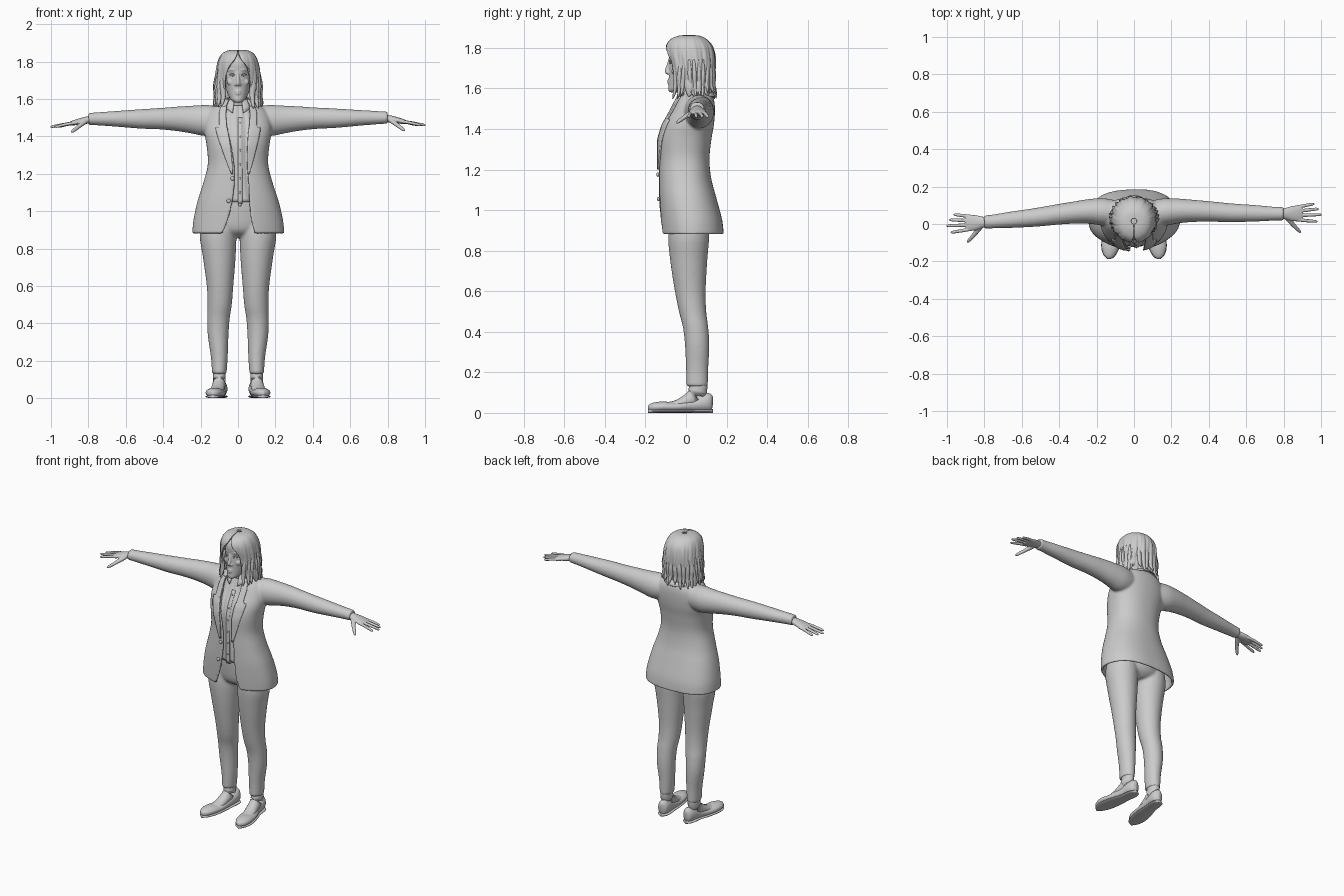
import bpy, bmesh, math, random
from mathutils import Vector

if "Cube" in bpy.data.objects:
    bpy.data.objects.remove(bpy.data.objects["Cube"])

random.seed(4)
PI = math.pi


def spow(v, p):
    return math.copysign(abs(v) ** p, v)


def refine(rows, k):
    """Catmull-Rom subdivision of parameter rows."""
    out = []
    for i in range(len(rows) - 1):
        r = [rows[max(i - 1, 0)], rows[i], rows[i + 1], rows[min(i + 2, len(rows) - 1)]]
        for j in range(k):
            t = j / k
            out.append(tuple(b + .5 * t * (c - a + t * (2 * a - 5 * b + 4 * c - d + t * (3 * (b - c) + d - a)))
                             for a, b, c, d in zip(*r)))
    return out + [rows[-1]]


def skin(name, rings, closed=True, thick=0):
    """Mesh bridging equal-length rings of points; sheets get thickness."""
    bm = bmesh.new()
    vs = [[bm.verts.new(p) for p in r] for r in rings]
    n = len(rings[0])
    for a, b in zip(vs, vs[1:]):
        for i in range(n if closed else n - 1):
            j = (i + 1) % n
            bm.faces.new((a[i], a[j], b[j], b[i]))
    if closed and not thick:
        bm.faces.new(vs[0][::-1])
        bm.faces.new(vs[-1])
    bmesh.ops.recalc_face_normals(bm, faces=bm.faces)
    for f in bm.faces:
        f.smooth = True
    me = bpy.data.meshes.new(name)
    bm.to_mesh(me)
    bm.free()
    o = bpy.data.objects.new(name, me)
    bpy.context.collection.objects.link(o)
    if thick:
        m = o.modifiers.new("thickness", 'SOLIDIFY')
        m.thickness, m.offset = thick, 0
    return o


def column(name, rows, n=32, p=1.0, k=4):
    """Upright solid from rows (z, centre x, half width, front y, back y)."""
    rings = [[(cx + a * spow(math.sin(2 * PI * i / n), p), (f + b) / 2 - (b - f) / 2 * spow(math.cos(2 * PI * i / n), p), z)
              for i in range(n)] for z, cx, a, f, b in refine(rows, k)]
    return skin(name, rings)


def wrap(name, rows, n, p, thick, k=4, shift=None):
    """Garment sheet open at the front: rows (z, half width, front y, back y, left edge, right edge)."""
    rings = []
    for z, a, f, b, xl, xr in refine(rows, k):
        t0, t1 = [math.asin(min(abs(e) / a, .99) ** (1 / p)) for e in (xr, xl)]
        ring = []
        for i in range(n):
            t = t0 + (2 * PI - t0 - t1) * i / (n - 1)
            s, dz = shift(t, z) if shift else (1, 0)
            ring.append((a * s * spow(math.sin(t), p), (f + b) / 2 - s * (b - f) / 2 * spow(math.cos(t), p), z + dz))
        rings.append(ring)
    return skin(name, rings, False, thick)


def tube(name, rows, n=16, k=3):
    """Tapered tube through rows (x, y, z, side radius, up radius)."""
    rows = refine(rows, k)
    rings = []
    for i, (x, y, z, r, h) in enumerate(rows):
        d = (Vector(rows[min(i + 1, len(rows) - 1)][:3]) - Vector(rows[max(i - 1, 0)][:3])).normalized()
        ref = Vector((0, 0, 1)) if abs(d.z) < .75 else Vector((0, 1, 0))
        side = d.cross(ref).normalized()
        up = side.cross(d)
        rings.append([Vector((x, y, z)) + side * r * math.cos(2 * PI * j / n) + up * h * math.sin(2 * PI * j / n)
                      for j in range(n)])
    return skin(name, rings)


def fuse(name, parts, voxel, smooth):
    """Join overlapping parts into one continuous smooth skin."""
    bpy.ops.object.select_all(action='DESELECT')
    for o in parts:
        bpy.context.view_layer.objects.active = o
        o.select_set(True)
        for m in list(o.modifiers):
            bpy.ops.object.modifier_apply(modifier=m.name)
    bpy.ops.object.join()
    o = bpy.context.view_layer.objects.active
    o.name = name
    m = o.modifiers.new("blend", 'REMESH')
    m.mode, m.voxel_size, m.use_smooth_shade = 'VOXEL', voxel, True
    m = o.modifiers.new("soften", 'SMOOTH')
    m.factor, m.iterations = .5, smooth
    return o


def ball(name, loc, scale):
    x, y, z = loc
    a, b, c = scale
    rows = [(z + c * math.sin(v), x, max(a * math.cos(v), 1e-4), y - b * math.cos(v), y + b * math.cos(v))
            for v in [PI * (i / 8 - .5) for i in range(9)]]
    return column(name, rows, 16, k=1)


# Trousers: two legs and the hips
LEG = [(1.0, .1, .08, -.07, .11), (.88, .107, .098, -.088, .115), (.75, .1, .087, -.078, .105),
       (.6, .096, .071, -.055, .097), (.5, .098, .065, -.035, .1), (.42, .105, .06, -.015, .11),
       (.33, .106, .055, -.005, .115), (.22, .1, .045, 0, .11), (.13, .1, .039, .001, .108)]
HIP = [(.86, 0, .05, -.03, .08), (.9, 0, .15, -.08, .12), (1.0, 0, .18, -.097, .13), (1.06, 0, .165, -.1, .115)]
legs = [column("leg", [(z, s * c, a, f, b) for z, c, a, f, b in LEG]) for s in (1, -1)]
fuse("trousers", legs + [column("hips", HIP)], .008, 5)
ball("trouser_button", (.01, -.1, 1.035), (.009, .007, .009))

# Feet and flat shoes
SHOE = [(-.187, .136, .006, .026, .01), (-.168, .133, .03, .027, .021), (-.12, .127, .047, .03, .026),
        (-.05, .115, .048, .029, .025), (.03, .1, .038, .038, .034), (.09, .093, .037, .05, .045),
        (.12, .091, .028, .053, .043), (.132, .09, .008, .053, .025)]
for s, side in ((1, "right"), (-1, "left")):
    tube(side + "_shoe", [(s * x, y, z, w, h) for y, x, w, z, h in SHOE], 24, 4)
    tube(side + "_sole", [(s * x, y, .009, w + .002, .009) for y, x, w, z, h in SHOE], 24, 4)
    tube(side + "_foot", [(s * x, y, z, a, b) for x, y, z, a, b in (
        (.1, .06, .17, .034, .042), (.1, .058, .11, .034, .046), (.102, .03, .07, .035, .04),
        (.112, -.04, .042, .037, .024), (.12, -.09, .035, .035, .018))])

# Jacket body with sleeves
P = .88
JACKET = [(.88, .238, -.115, .18, -.085, .09), (.95, .232, -.12, .172, -.055, .07), (1.05, .21, -.126, .145, -.03, .06),
          (1.15, .178, -.128, .118, -.018, .055), (1.25, .154, -.128, .108, -.02, .05),
          (1.35, .16, -.128, .118, -.035, .055), (1.42, .172, -.108, .13, -.05, .06),
          (1.48, .17, -.075, .135, -.06, .066), (1.53, .15, -.05, .133, -.065, .068),
          (1.565, .105, -.035, .122, -.062, .062), (1.585, .075, -.025, .105, -.058, .058)]
SLEEVE = [(.1, .055, 1.485, .07, .075), (.17, .065, 1.485, .073, .083), (.24, .07, 1.49, .066, .075),
          (.32, .07, 1.495, .059, .066), (.42, .066, 1.497, .054, .057), (.52, .06, 1.497, .05, .052),
          (.65, .057, 1.499, .044, .042), (.75, .055, 1.5, .037, .035), (.8, .055, 1.5, .036, .032)]


def limb(s, rows):
    """Place right-arm rows on side s; the left arm swings slightly forward."""
    out = []
    for x, y, z, a, b in rows:
        t = max(0, (x - .2) / .6) if s < 0 else 0
        out.append((s * x, y - .045 * t, z - .007 * t, a, b))
    return out


def front_y(x, z):
    """Depth of the jacket front at (x, z)."""
    for r, q in zip(JACKET, JACKET[1:]):
        if z <= q[0]:
            t = (z - r[0]) / (q[0] - r[0])
            a, f, b = [r[i] + t * (q[i] - r[i]) for i in (1, 2, 3)]
            c = math.sqrt(max(0, 1 - min(1, abs(x) / a) ** (2 / P)))
            return (f + b) / 2 - (b - f) / 2 * c ** P
    return JACKET[-1][2]


body = wrap("jacket_body", JACKET, 72, P, .015,
            shift=lambda t, z: (1 + .012 * math.sin(5 * t + 1) * max(0, 1.1 - z) / .2, 0))
fuse("jacket", [body] + [tube("sleeve", limb(s, SLEEVE), 28, 4) for s in (1, -1)], .0068, 5)
for z, x in ((1.175, -.03), (1.055, -.05)):
    ball("jacket_button", (x, front_y(x, z) - .012, z), (.011, .007, .011))

# Lapels folded over the jacket front
LAPEL = [(1.2, .045, .055), (1.3, .045, .085), (1.4, .052, .112), (1.445, .058, .118), (1.455, .06, .1),
         (1.52, .064, .1), (1.56, .06, .088)]
for s, side, d in ((1, "right", .006), (-1, "left", -.018)):
    rings = []
    for z, a, b in refine(LAPEL, 4):
        a += d * max(0, min(1, (1.45 - z) / .25))
        b += d * max(0, min(1, (1.45 - z) / .25))
        rings.append([(s * x, front_y(x, z) - .013, z) for x in [a + (b - a) * i / 6 for i in range(7)]])
    skin(side + "_lapel", rings, False, .008)

# Shirt front with folds, placket and buttons
rings = []
for z, a, f, b, *_ in refine(JACKET[2:10], 4):
    rings.append([((a - .02) * math.sin(t), (f + b) / 2 - ((b - f) / 2 - .011) * math.cos(t) ** .95
                   + .003 * math.sin(26 * t + 5 * z), z) for t in [1.1 * (i / 24 - 1) for i in range(49)]])
skin("shirt_front", rings, False, .006)
skin("shirt_placket", [[(x + .012, front_y(0, z) + .006, z) for x in (-.012, 0, .012)]
                       for z in [1.04 + .02 * i for i in range(24)]], False, .006)
for i in range(6):
    z = 1.1 + .075 * i
    ball("shirt_button", (.012, front_y(0, z) + .002, z), (.005, .004, .005))


# Collars: rings that dip to points at the front
def collar(name, top, low, gap, dip):
    rings = []
    for u in (0, .3, .65, 1):
        r, z = top[0] + (low[0] - top[0]) * u, top[1] + (low[1] - top[1]) * u
        rings.append([(r * math.sin(t), .04 - (r * 1.0 + .012 * u) * math.cos(t),
                       z - dip * (.35 + .65 * u) * max(0, math.cos(t)) ** 2)
                      for t in [gap + (2 * PI - 2 * gap) * i / 40 for i in range(41)]])
    skin(name, rings, False, .006)


collar("shirt_collar", (.058, 1.605), (.082, 1.57), .35, .05)
collar("jacket_collar", (.072, 1.6), (.1, 1.56), .75, .02)

# Hands: palm, four fingers and thumb, blended
PALM = [(.75, .055, 1.498, .025, .021), (.8, .055, 1.495, .028, .02), (.845, .056, 1.487, .04, .017),
        (.885, .056, 1.479, .043, .013), (.9, .056, 1.476, .036, .009)]
FINGERS = [(.88, .089, .965, .106), (.89, .067, .988, .08), (.893, .045, 1.002, .05), (.888, .023, .98, .014)]
for s, side in ((1, "right"), (-1, "left")):
    parts = [tube("palm", limb(s, PALM), 20)]
    for x, y, u, v in FINGERS:
        parts.append(tube("finger", limb(s, [(x - .02, y, 1.48, .009, .009), (x + .02, (y * .6 + v * .4), 1.475, .0095, .009),
                                             (u - .012, v, 1.462, .008, .0075), (u, v, 1.458, .003, .003)]), 10))
    parts.append(tube("thumb", limb(s, [(.82, .035, 1.485, .016, .014), (.852, -.005, 1.46, .012, .011),
                                        (.882, -.036, 1.437, .009, .009), (.892, -.046, 1.431, .004, .004)]), 10))
    fuse(side + "_hand", parts, .0035, 2)

# Head: skull, neck, nose, lips, brows and cheeks, blended
HEAD = [(1.581, 0, .016, -.08, -.03), (1.592, 0, .034, -.087, 0), (1.615, 0, .05, -.086, .05), (1.65, 0, .063, -.085, .09),
        (1.7, 0, .073, -.085, .11), (1.74, 0, .075, -.083, .12), (1.79, 0, .077, -.086, .12),
        (1.825, 0, .066, -.068, .105), (1.85, 0, .03, -.03, .065)]
face = [column("skull", HEAD, 40),
        tube("neck", [(0, .05, 1.46, .09, .075), (0, .045, 1.54, .062, .06), (0, .035, 1.6, .05, .055), (0, .03, 1.66, .05, .06)], 24),
        tube("nose", [(0, -.078, 1.745, .008, .008), (0, -.088, 1.71, .009, .009), (0, -.094, 1.685, .012, .011),
                      (0, -.088, 1.672, .009, .008)]),
        tube("upper_lip", [(-.024, -.073, 1.637, .003, .003), (0, -.086, 1.641, .006, .006), (.024, -.073, 1.637, .003, .003)]),
        tube("lower_lip", [(-.022, -.073, 1.633, .003, .003), (0, -.087, 1.628, .006, .006), (.022, -.073, 1.633, .003, .003)])]
for s in (1, -1):
    face.append(ball("nostril", (s * .012, -.085, 1.677), (.008, .01, .007)))
    face.append(ball("cheek", (s * .04, -.058, 1.69), (.02, .016, .018)))
    face.append(tube("brow", [(s * .013, -.08, 1.752, .004, .005), (s * .033, -.075, 1.757, .004, .005),
                              (s * .055, -.053, 1.748, .003, .004)], 10))
fuse("head", face, .0042, 2)
for s, side in ((1, "right"), (-1, "left")):
    ball(side + "_eye", (s * .031, -.066, 1.73), (.014, .014, .009))
    for dz, lid in ((.007, "upper"), (-.006, "lower")):
        tube(f"{side}_{lid}_lid", [(s * .015, -.076, 1.728, .0025, .0025), (s * .031, -.079, 1.73 + dz, .003, .003),
                                   (s * .047, -.066, 1.73, .0025, .0025)], 8)

# Hair shell with centre parting and wavy strands, plus loose locks
HAIR = [(1.858, .015, .0, .03, -.001, .001), (1.855, .05, -.035, .065, -.002, .002), (1.84, .08, -.072, .098, -.004, .004),
        (1.81, .099, -.093, .125, -.018, .018), (1.77, .109, -.095, .137, -.048, .048), (1.72, .115, -.085, .14, -.064, .064),
        (1.66, .117, -.075, .135, -.068, .068), (1.61, .123, -.065, .128, -.08, .08), (1.57, .122, -.05, .122, -.09, .09)]


def strands(t, z):
    g = min(1, (1.86 - z) / .1)
    return (1 + g * (.022 * math.sin(13 * t + 9 * z) + .014 * math.sin(29 * t - 14 * z)),
            max(0, 1.66 - z) / .1 * (.013 * math.sin(7 * t) + .012 * math.sin(17 * t + 1)))


wrap("hair", HAIR, 150, .95, .01, 5, strands)
for i in range(22):
    t = .75 + (2 * PI - 1.5) * i / 21
    w = random.uniform(-.15, .15)
    end = random.uniform(1.545, 1.58)
    path = [(.108, 1.74, .012), (.118, 1.67, .016), (.116, 1.62, .014), (.126, end + .02, .009), (.134, end, .002)]
    tube("hair_lock", [(r * math.sin(t + w * j / 4), .03 - r * .92 * math.cos(t + w * j / 4), z, q, q * .7)
                       for j, (r, z, q) in enumerate(path)], 8)
